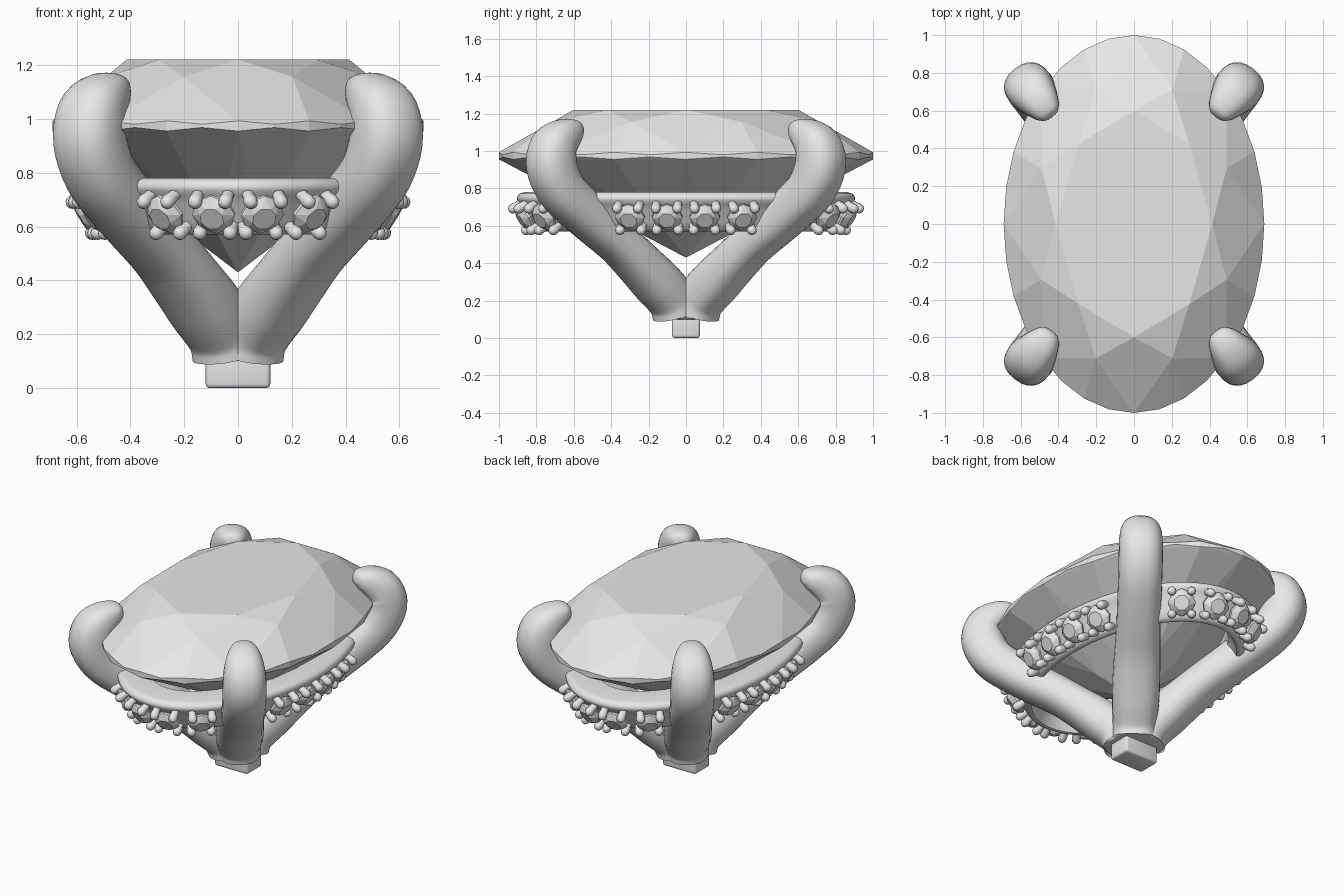
import bpy, bmesh, math
from mathutils import Vector

if "Cube" in bpy.data.objects:
    bpy.data.objects.remove(bpy.data.objects["Cube"])

silver = bpy.data.materials.new("silver_grey")
silver.diffuse_color = (0.8, 0.8, 0.8, 1)
silver.use_nodes = True
silver.node_tree.nodes["Principled BSDF"].inputs["Base Color"].default_value = silver.diffuse_color


def finish(name, bm, smooth=None):
    bmesh.ops.recalc_face_normals(bm, faces=bm.faces)
    me = bpy.data.meshes.new(name)
    bm.to_mesh(me)
    bm.free()
    ob = bpy.data.objects.new(name, me)
    bpy.context.collection.objects.link(ob)
    me.materials.append(silver)
    if smooth:
        bpy.ops.object.select_all(action='DESELECT')
        ob.select_set(True)
        bpy.context.view_layer.objects.active = ob
        bpy.ops.object.shade_smooth_by_angle(angle=math.radians(smooth))
    return ob


def hull(bm, points):
    verts = [bm.verts.new(p) for p in points]
    res = bmesh.ops.convex_hull(bm, input=verts)
    junk = {v for v in res["geom_interior"] + res["geom_unused"]
            if isinstance(v, bmesh.types.BMVert) and v.is_valid and not v.link_faces}
    bmesh.ops.delete(bm, geom=list(junk), context='VERTS')


def loft(bm, rings, caps=True, closed=False):
    rows = [[bm.verts.new(p) for p in ring] for ring in rings]
    n = len(rows[0])
    pairs = list(zip(rows, rows[1:])) + ([(rows[-1], rows[0])] if closed else [])
    for a, b in pairs:
        for i in range(n):
            j = (i + 1) % n
            bm.faces.new((a[i], a[j], b[j], b[i]))
    if caps:
        bm.faces.new(rows[0][::-1])
        bm.faces.new(rows[-1])


# Oval brilliant-cut centre stone
RX = 0.69


def oval(r, deg, z):
    t = math.radians(deg)
    return (RX * r * math.sin(t), r * math.cos(t), z)


pts = [(0, 0, 0.43)]
for k in range(8):
    pts += [oval(0.6, 45 * k, 1.22), oval(0.77, 45 * k + 22.5, 1.156),
            oval(0.3, 45 * k + 22.5, 0.575)]
for k in range(32):
    odd = k % 2
    pts += [oval(1, 11.25 * k, 0.98 if odd else 0.993),
            oval(1, 11.25 * k, 0.968 if odd else 0.955)]
bm = bmesh.new()
hull(bm, pts)
bmesh.ops.dissolve_limit(bm, angle_limit=0.01, verts=bm.verts, edges=bm.edges)
finish("centre_stone", bm)

# Four claw prongs: radius, height, radial and sideways half thickness
PATH = [(.05, .10, .11, .11), (.05, .115, .13, .13), (.09, .2, .125, .13),
        (.20, .3, .125, .14), (.32, .4, .115, .14), (.445, .5, .11, .135),
        (.59, .6, .115, .13), (.73, .7, .12, .13), (.845, .8, .125, .13),
        (.905, .92, .13, .13), (.89, 1.02, .12, .125), (.825, 1.08, .095, .105),
        (.76, 1.11, .064, .078), (.725, 1.118, .036, .048), (.715, 1.12, .012, .016)]


def smooth_path(p, steps=4):
    out = []
    q = [Vector(v) for v in p]
    for i in range(len(q) - 1):
        a, b, c, d = q[max(i - 1, 0)], q[i], q[i + 1], q[min(i + 2, len(q) - 1)]
        for s in range(steps):
            t = s / steps
            out.append(0.5 * (2 * b + (c - a) * t + (2 * a - 5 * b + 4 * c - d) * t * t
                              + (3 * b - a - 3 * c + d) * t ** 3))
    return out + [q[-1]]


def spow(v):
    return math.copysign(abs(v) ** (2 / 2.4), v)


path = smooth_path(PATH)
for sx in (1, -1):
    for sy in (1, -1):
        d = Vector((0.608 * sx, 0.794 * sy, 0))
        side = Vector((-d.y, d.x, 0))
        rings = []
        for i, p in enumerate(path):
            e, f = path[max(i - 1, 0)], path[min(i + 1, len(path) - 1)]
            tr, tz = f[0] - e[0], f[1] - e[1]
            if i < 5:
                tr, tz = 0, 1
            m = math.hypot(tr, tz)
            nrm = (d * tz - Vector((0, 0, tr))) / m
            c = d * p[0] + Vector((0, 0, p[1]))
            rings.append([c + nrm * p[2] * spow(math.cos(u)) + side * p[3] * spow(math.sin(u))
                          for u in (2 * math.pi * k / 24 for k in range(24))])
        bm = bmesh.new()
        loft(bm, rings)
        finish("prong", bm, 50)

# Base peg
bm = bmesh.new()
bmesh.ops.create_cube(bm, size=1)
for v in bm.verts:
    v.co = (v.co.x * 0.24, v.co.y * 0.15, 0.07 + v.co.z * 0.14)
bmesh.ops.bevel(bm, geom=bm.edges[:], offset=0.015, segments=3, affect='EDGES', profile=0.5)
finish("base_peg", bm, 40)

# Oval gallery band under the stone
HX, HY = 0.56, 0.87


def halo(t):
    p = Vector((HX * math.sin(t), HY * math.cos(t), 0))
    out = Vector((math.sin(t) / HX, math.cos(t) / HY, 0)).normalized()
    return p, out


BAND = [(-.16, .765), (-.15, .78), (-.01, .78), (.02, .772), (.034, .755), (.032, .735),
        (.012, .715), (-.01, .68), (-.04, .62), (-.06, .585), (-.08, .57), (-.10, .572), (-.15, .65)]
bm = bmesh.new()
rings = []
for k in range(96):
    p, out = halo(2 * math.pi * k / 96)
    rings.append([p + out * o + Vector((0, 0, z)) for o, z in BAND])
loft(bm, rings, caps=False, closed=True)
finish("gallery_band", bm, 50)

# Small accent stones, each held by four bead claws
TILT = math.radians(32)
stones, claws = bmesh.new(), bmesh.new()
CLAW = [(-.07, .022), (-.01, .023), (.015, .027), (.033, .024), (.043, .015), (.047, .004)]
for quarter in (0, 90, 180, 270):
    for a in ((-29, -9.3, 9.3, 29) if quarter % 180 == 0 else (-20.2, -6.6, 6.6, 20.2)):
        p, out = halo(math.radians(quarter + a))
        u = Vector((-out.y, out.x, 0))
        n = out * math.cos(TILT) - Vector((0, 0, math.sin(TILT)))
        v = out * math.sin(TILT) + Vector((0, 0, math.cos(TILT)))
        c = p + Vector((0, 0, 0.645))

        def local(r, deg, h):
            t = math.radians(deg)
            return c + u * r * math.cos(t) + v * r * math.sin(t) + n * h

        gem = [local(0, 0, -0.06)]
        for k in range(8):
            gem += [local(.082, 45 * k, -.008), local(.082, 45 * k, .004),
                    local(.046, 45 * k + 22.5, .034)]
        hull(stones, gem)
        for su in (-1, 1):
            for sv in (-1, 1):
                q = c + u * su * 0.058 + v * sv * 0.068
                loft(claws, [[q + n * h + (u * math.cos(w) + v * math.sin(w)) * r
                              for w in (2 * math.pi * k / 10 for k in range(10))]
                             for h, r in CLAW])
bmesh.ops.dissolve_limit(stones, angle_limit=0.01, verts=stones.verts, edges=stones.edges)
finish("accent_stones", stones)
finish("bead_claws", claws, 60)
